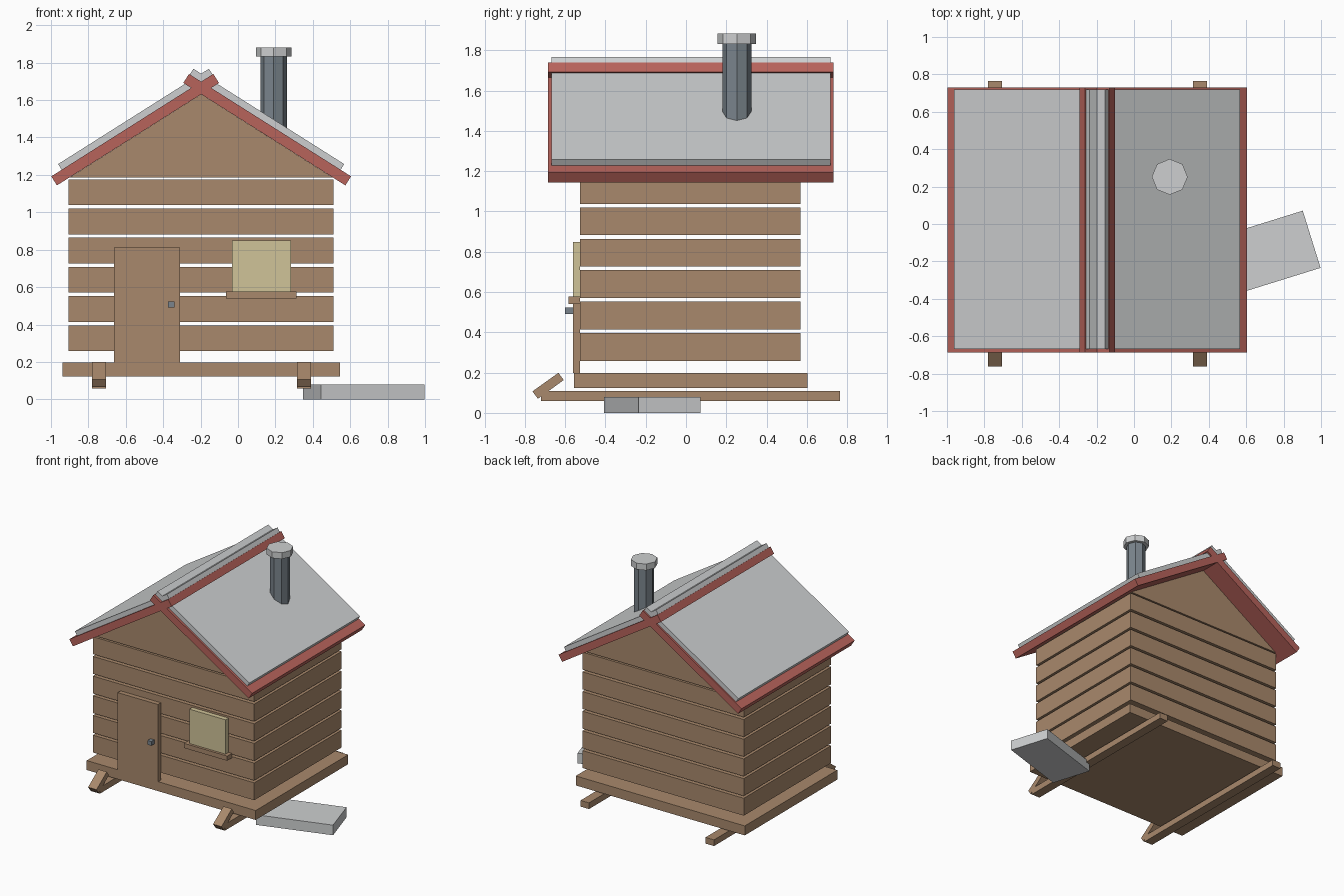
import bpy, bmesh, math
from mathutils import Vector

if "Cube" in bpy.data.objects:
    bpy.data.objects.remove(bpy.data.objects["Cube"])


def material(name, rgb):
    m = bpy.data.materials.new(name)
    lin = [(c / 255 / 12.92) if c < 11 else ((c / 255 + 0.055) / 1.055) ** 2.4 for c in rgb]
    m.diffuse_color = (*lin, 1)
    m.use_nodes = True
    m.node_tree.nodes["Principled BSDF"].inputs["Base Color"].default_value = m.diffuse_color
    return m


WOOD = material("brown_wood", (169, 137, 108))
RED = material("red_trim", (183, 99, 91))
GREY = material("light_grey", (205, 207, 208))
IRON = material("dark_iron", (122, 132, 140))
PANE = material("pale_yellow", (208, 195, 152))


def extrude(name, mat, ring, offset):
    """Solid made by sweeping a closed ring of points along an offset."""
    bm = bmesh.new()
    base = bm.faces.new([bm.verts.new(p) for p in ring])
    new = bmesh.ops.extrude_face_region(bm, geom=[base], use_keep_orig=True)["geom"]
    bmesh.ops.translate(bm, vec=Vector(offset),
                        verts=[g for g in new if isinstance(g, bmesh.types.BMVert)])
    bmesh.ops.recalc_face_normals(bm, faces=bm.faces[:])
    me = bpy.data.meshes.new(name)
    bm.to_mesh(me)
    bm.free()
    me.materials.append(mat)
    ob = bpy.data.objects.new(name, me)
    bpy.context.collection.objects.link(ob)
    return ob


def box(name, mat, x0, x1, y0, y1, z0, z1):
    return extrude(name, mat, [(x0, y0, z0), (x1, y0, z0), (x1, y1, z0), (x0, y1, z0)],
                   (0, 0, z1 - z0))


def octagon(name, mat, x, y, r, z0, z1):
    ring = [(x + r * math.cos(i * math.pi / 4), y + r * math.sin(i * math.pi / 4), z0)
            for i in range(8)]
    return extrude(name, mat, ring, (0, 0, z1 - z0))


RIDGE_X = -0.197
FRONT, BACK = -0.525, 0.569

# Floor and stacked wall logs
box("floor", WOOD, -0.937, 0.545, -0.557, 0.602, 0.123, 0.198)
for i in range(6):
    z = 0.258 + i * 0.156
    box(f"wall_log_{i + 1}", WOOD, -0.905, 0.51, FRONT, BACK, z, z + 0.138)

# Gable block under the roof
extrude("gable", WOOD, [(RIDGE_X - 0.702, FRONT, 1.187), (RIDGE_X + 0.702, FRONT, 1.187),
                        (RIDGE_X, FRONT, 1.631)], (0, BACK - FRONT, 0))

# Roof boards and covering sheets, crossing at the ridge
ANGLE = math.atan(0.632)
ca, sa = math.cos(ANGLE), math.sin(ANGLE)


def roof_slab(name, mat, side, u0, u1, v0, v1, y0, y1):
    """u runs up the slope from the eave, v runs out of the slope."""
    ring = [(RIDGE_X + side * (0.771 - u * ca + v * sa), y0, 1.144 + u * sa + v * ca)
            for u, v in ((u0, v0), (u1, v0), (u1, v1), (u0, v1))]
    return extrude(name, mat, ring, (0, y1 - y0, 0))


for label, side in (("left", -1), ("right", 1)):
    roof_slab(f"roof_board_{label}", RED, side, 0, 1.025, 0, 0.057, -0.686, 0.731)
    roof_slab(f"roof_sheet_{label}", GREY, side, 0.066, 1.02, 0.057, 0.093, -0.668, 0.718)

# Chimney pipe with cap
octagon("chimney_pipe", IRON, 0.191, 0.252, 0.072, 1.40, 1.832)
octagon("chimney_cap", GREY, 0.191, 0.252, 0.096, 1.832, 1.882)

# Door, handle, window and sill
box("door", WOOD, -0.662, -0.309, -0.562, FRONT, 0.198, 0.812)
box("door_handle", IRON, -0.374, -0.340, -0.60, -0.562, 0.491, 0.524)
box("window", PANE, -0.033, 0.284, -0.562, FRONT, 0.577, 0.849)
box("window_sill", WOOD, -0.065, 0.313, -0.582, FRONT, 0.54, 0.577)

# Skids with upturned front tips
for label, x in (("left", -0.781), ("right", 0.315)):
    box(f"skid_{label}", WOOD, x, x + 0.074, -0.72, 0.765, 0.059, 0.108)
    tip = [(-0.762, 0.107), (-0.735, 0.07), (-0.607, 0.163), (-0.633, 0.199)]
    extrude(f"skid_tip_{label}", WOOD, [(x, y, z) for y, z in tip], (0.074, 0, 0))

# Stone step lying askew at the right side
step = box("step_slab", GREY, -0.29, 0.29, -0.16, 0.16, 0, 0.08)
step.location = (0.673, -0.168, 0)
step.rotation_euler.z = math.radians(17.3)
